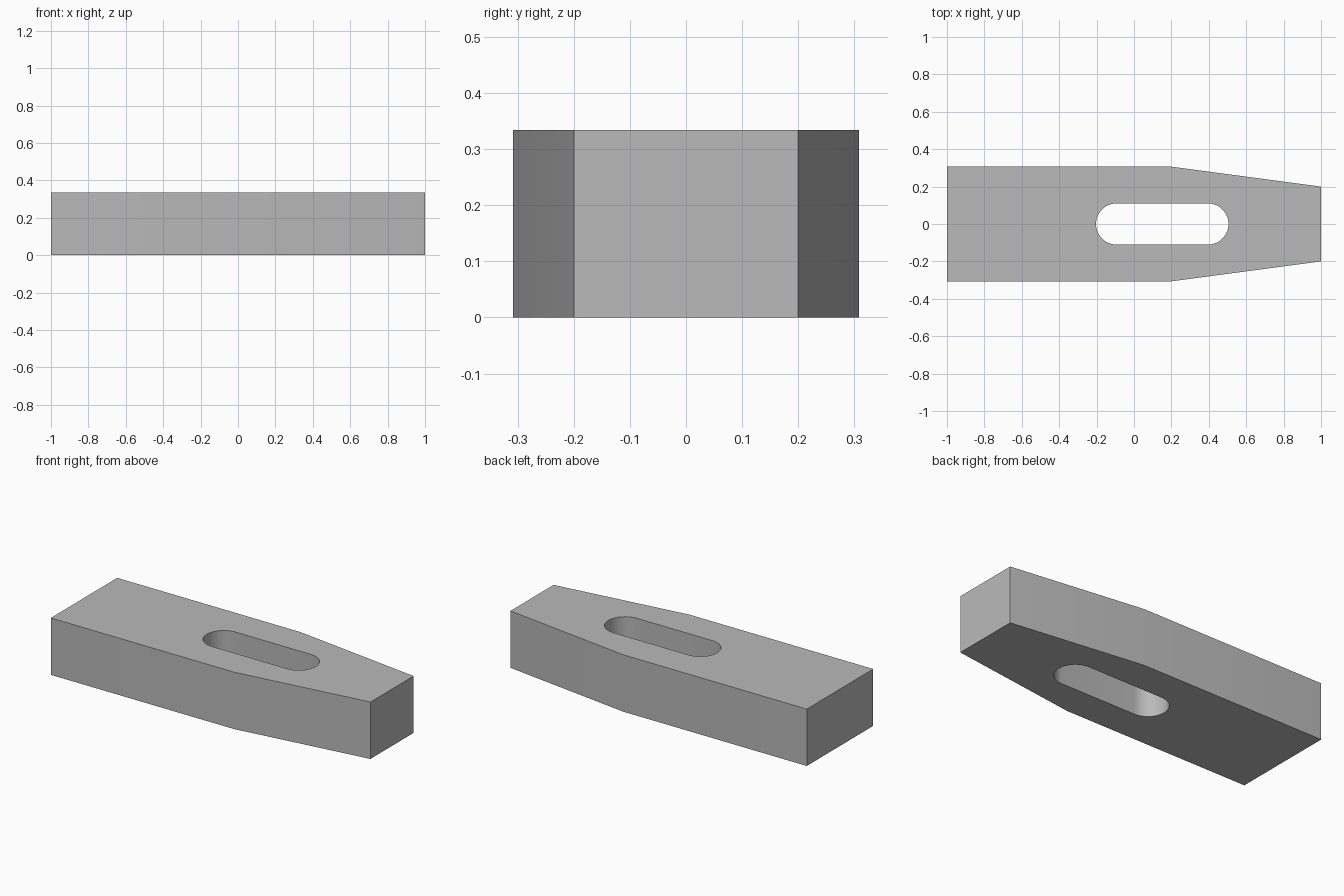
import bpy, bmesh, math

cube = bpy.data.objects.get("Cube")
if cube:
    bpy.data.objects.remove(cube, do_unlink=True)

HEIGHT = 0.334
HALF_WIDTH, TIP_HALF_WIDTH, BEND_X = 0.308, 0.2, 0.19
SLOT_RADIUS, SLOT_START, SLOT_END = 0.11, -0.093, 0.395
ARC_STEPS = 24

# Plain steel grey
steel = bpy.data.materials.new("steel_grey")
steel.use_nodes = True
grey = (0.49, 0.49, 0.49, 1)
steel.diffuse_color = grey
steel.node_tree.nodes["Principled BSDF"].inputs["Base Color"].default_value = grey


def add_loop(bm, points):
    """Closed loop of edges on the ground plane."""
    verts = [bm.verts.new((x, y, 0)) for x, y in points]
    return [bm.edges.new((v, verts[i - 1])) for i, v in enumerate(verts)]


def half_circle(cx, start):
    angles = [start + math.pi * i / ARC_STEPS for i in range(ARC_STEPS + 1)]
    return [(cx + SLOT_RADIUS * math.cos(a), SLOT_RADIUS * math.sin(a)) for a in angles]


# Tapered outline, mirrored across the centre line
side = [(-1, HALF_WIDTH), (BEND_X, HALF_WIDTH), (1, TIP_HALF_WIDTH)]
outline = side + [(x, -y) for x, y in reversed(side)]

# Rounded slot
slot = half_circle(SLOT_END, -math.pi / 2) + half_circle(SLOT_START, math.pi / 2)

# Fill between the two loops and raise to full height
bm = bmesh.new()
edges = add_loop(bm, outline) + add_loop(bm, slot)
bmesh.ops.triangle_fill(bm, edges=edges, use_beauty=True, normal=(0, 0, 1))
raised = bmesh.ops.extrude_face_region(bm, geom=bm.faces[:], use_keep_orig=True)
top = [g for g in raised["geom"] if isinstance(g, bmesh.types.BMVert)]
bmesh.ops.translate(bm, verts=top, vec=(0, 0, HEIGHT))
bmesh.ops.recalc_face_normals(bm, faces=bm.faces[:])

mesh = bpy.data.meshes.new("clamp_bar")
bm.to_mesh(mesh)
bm.free()
mesh.materials.append(steel)
bar = bpy.data.objects.new("clamp_bar", mesh)
bpy.context.collection.objects.link(bar)

# Smooth slot ends, crisp edges
bpy.ops.object.select_all(action="DESELECT")
bar.select_set(True)
bpy.context.view_layer.objects.active = bar
bpy.ops.object.shade_smooth_by_angle(angle=math.radians(30))
